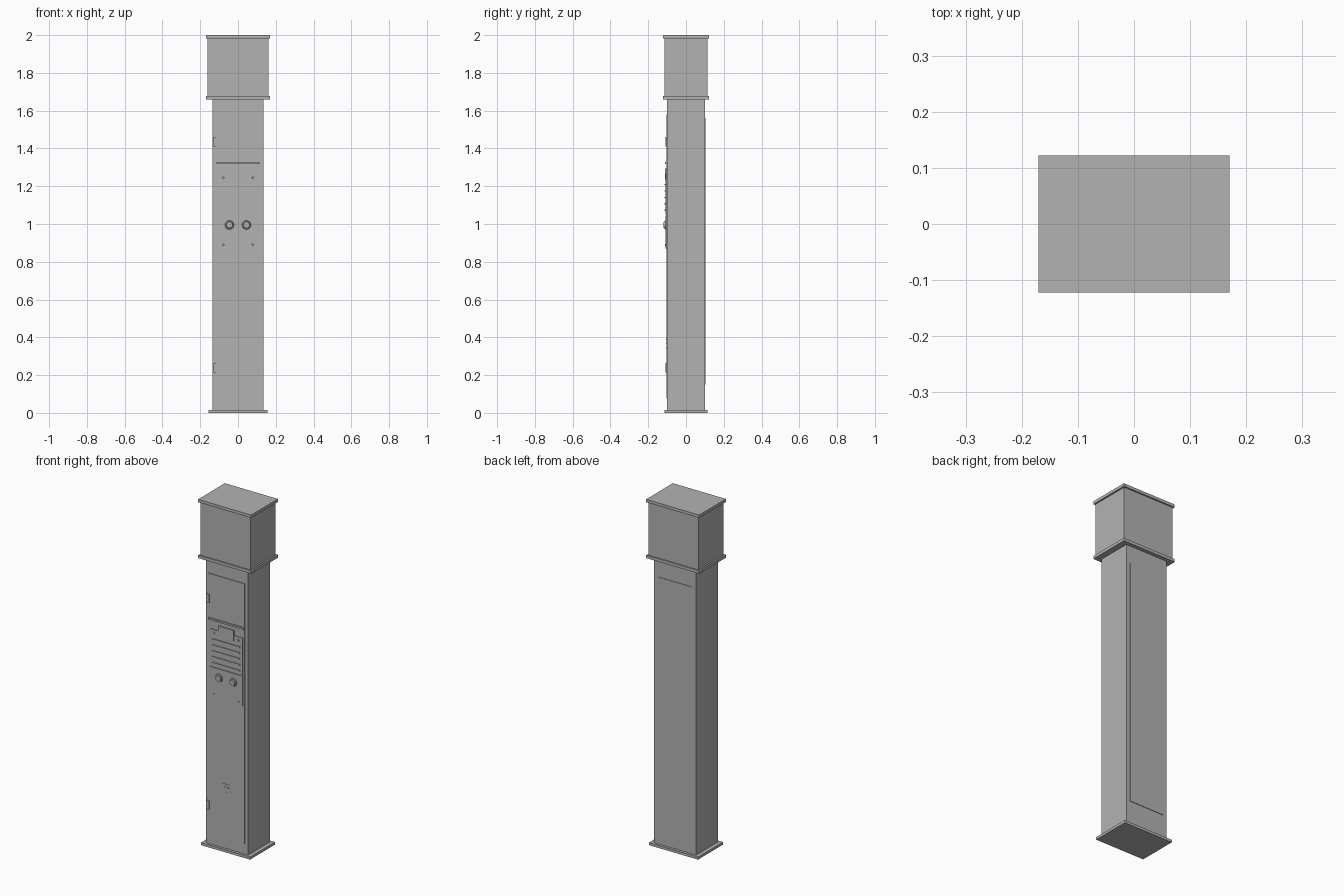
import bpy, bmesh, math
from mathutils import Matrix

if "Cube" in bpy.data.objects:
    bpy.data.objects.remove(bpy.data.objects["Cube"])

grey = bpy.data.materials.new("painted_grey")
grey.diffuse_color = (0.45, 0.45, 0.45, 1)
grey.use_nodes = True
grey.node_tree.nodes["Principled BSDF"].inputs["Base Color"].default_value = grey.diffuse_color


def finish(name, bm):
    mesh = bpy.data.meshes.new(name)
    bmesh.ops.recalc_face_normals(bm, faces=bm.faces)
    bm.to_mesh(mesh)
    bm.free()
    mesh.materials.append(grey)
    ob = bpy.data.objects.new(name, mesh)
    bpy.context.collection.objects.link(ob)
    return ob


def box(name, x0, x1, y0, y1, z0, z1):
    bm = bmesh.new()
    bmesh.ops.create_cube(bm, size=1)
    for v in bm.verts:
        v.co = (x1 if v.co.x > 0 else x0, y1 if v.co.y > 0 else y0, z1 if v.co.z > 0 else z0)
    return finish(name, bm)


def disc(name, x, z, r_back, r_front, y_back, y_front, sides=24):
    # short cylinder pointing towards the front
    bm = bmesh.new()
    bmesh.ops.create_cone(bm, cap_ends=True, segments=sides, radius1=r_back,
                          radius2=r_front, depth=y_back - y_front,
                          matrix=Matrix.Translation((x, (y_back + y_front) / 2, z))
                          @ Matrix.Rotation(math.pi / 2, 4, 'X'))
    ob = finish(name, bm)
    bpy.ops.object.select_all(action='DESELECT')
    bpy.context.view_layer.objects.active = ob
    ob.select_set(True)
    bpy.ops.object.shade_smooth_by_angle(angle=math.radians(35))
    return ob


# pillar
box("base_plate", -0.157, 0.157, -0.114, 0.114, 0, 0.015)
box("pillar_body", -0.135, 0.135, -0.1, 0.1, 0.015, 1.66)

# head with lower and upper rims
box("head_lower_rim", -0.17, 0.17, -0.122, 0.122, 1.66, 1.677)
box("head_box", -0.161, 0.161, -0.114, 0.114, 1.677, 1.983)
box("head_upper_rim", -0.17, 0.17, -0.122, 0.122, 1.983, 2.0)

# thin doors on front and back
box("front_door", -0.116, 0.116, -0.104, -0.099, 0.075, 1.58)
box("back_door", -0.11, 0.11, 0.099, 0.103, 0.15, 1.56)

# door hinges
for name, z in (("lower_hinge", 0.215), ("upper_hinge", 1.41)):
    box(name, -0.129, -0.11, -0.108, -0.099, z, z + 0.05)

# drip strip above the control panel
box("drip_strip", -0.115, 0.115, -0.112, -0.103, 1.317, 1.327)

# control panel: lower plate, upper plate and top tab
box("lower_panel", -0.104, 0.104, -0.109, -0.103, 0.87, 1.046)
box("upper_panel", -0.104, 0.104, -0.108, -0.103, 1.05, 1.265)
box("panel_tab", -0.05, 0.05, -0.111, -0.103, 1.235, 1.295)

# louvre slats
for i in range(5):
    z = 1.07 + i * 0.034
    box("louvre_slat", -0.09, 0.09, -0.113, -0.107, z, z + 0.006)

# knobs and panel screws
for s in (-1, 1):
    disc("knob_collar", s * 0.045, 0.995, 0.024, 0.022, -0.108, -0.113)
    disc("knob", s * 0.045, 0.995, 0.018, 0.016, -0.112, -0.119)
    for z in (0.89, 1.245):
        disc("panel_screw", s * 0.078, z, 0.006, 0.005, -0.107, -0.112, 12)

# small stepped marker low on the door
for half, z in ((0.025, 0.385), (0.015, 0.368), (0.004, 0.34)):
    box("door_marker", -half, half, -0.106, -0.103, z, z + 0.005)
